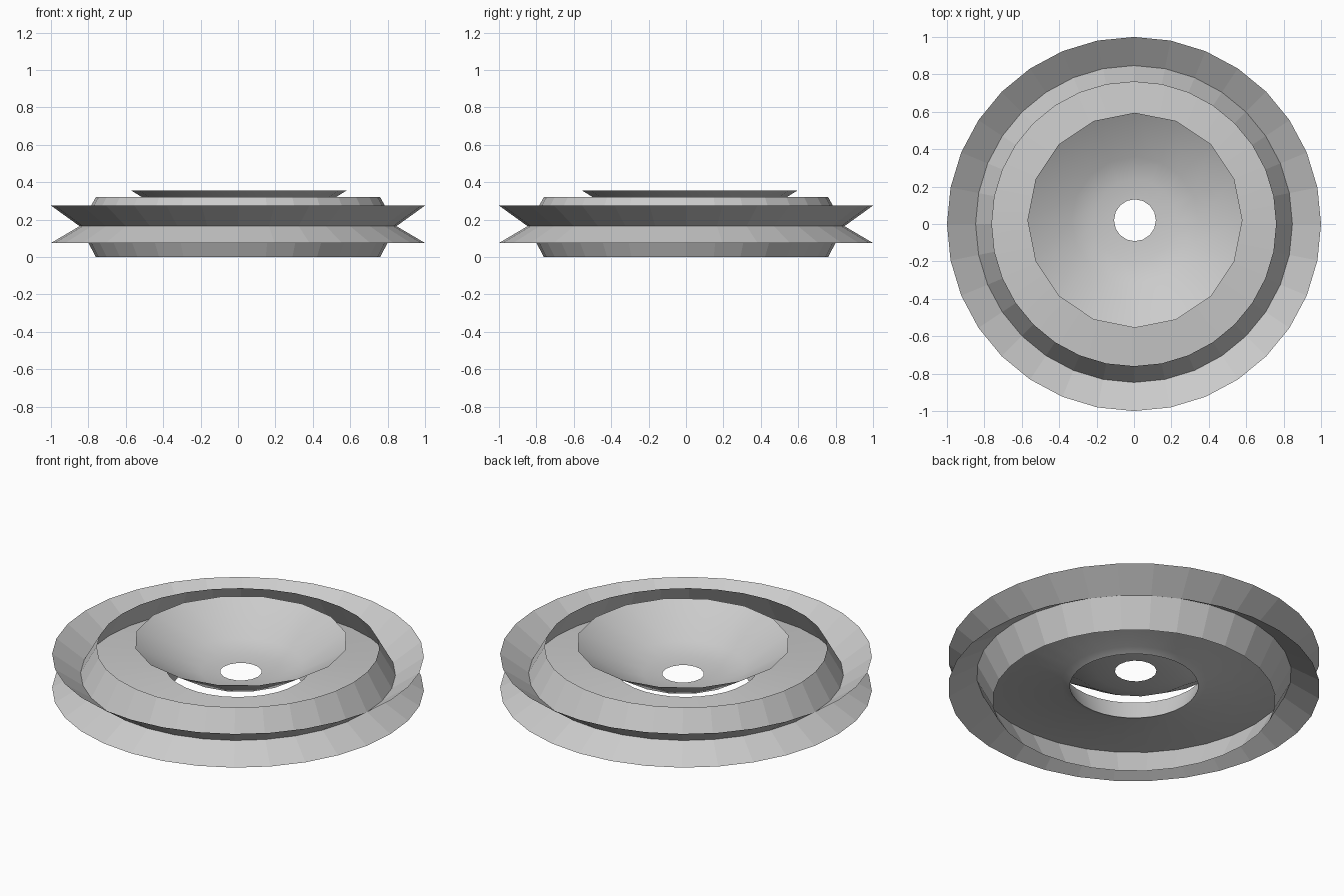
import bpy, bmesh, math

if "Cube" in bpy.data.objects:
    bpy.data.objects.remove(bpy.data.objects["Cube"])


def lathe(name, profile, sides, smooth=False, closed=False, offset=(0, 0)):
    """Revolve a list of (radius, height) points around z."""
    bm = bmesh.new()
    rings = []
    for r, z in profile:
        ring = []
        for i in range(sides):
            a = 2 * math.pi * i / sides
            ring.append(bm.verts.new((r * math.cos(a), r * math.sin(a), z)))
        rings.append(ring)
    pairs = list(zip(rings, rings[1:]))
    if closed:
        pairs.append((rings[-1], rings[0]))
    for lo, hi in pairs:
        for i in range(sides):
            j = (i + 1) % sides
            bm.faces.new((lo[i], lo[j], hi[j], hi[i]))
    bmesh.ops.recalc_face_normals(bm, faces=bm.faces)
    me = bpy.data.meshes.new(name)
    bm.to_mesh(me)
    bm.free()
    ob = bpy.data.objects.new(name, me)
    ob.location = (offset[0], offset[1], 0)
    bpy.context.collection.objects.link(ob)
    if smooth:
        bpy.ops.object.select_all(action='DESELECT')
        ob.select_set(True)
        bpy.context.view_layer.objects.active = ob
        bpy.ops.object.shade_smooth_by_angle(angle=math.radians(25))
    return ob


SIDES = 32
MID = (0.847, 0.165)   # radius and height where groove, drum and web meet

# V-groove: two thin flaring flanges
lathe("groove_flanges", [(1.0, 0.075), MID, (1.0, 0.275)], SIDES)

# Thin open drum wall, widest at the groove
lathe("drum_wall", [(0.76, 0.0), MID, (0.76, 0.32)], SIDES)

# Web disc, thickening towards its central hole with a short lip below
lathe("web_disc",
      [MID, (0.39, 0.21), (0.345, 0.09), (0.39, 0.11)],
      SIDES, smooth=True, closed=True)

# Coarser dish sitting over the hole, slightly off centre
lathe("centre_dish",
      [(0.112, 0.172), (0.22, 0.178), (0.34, 0.21), (0.575, 0.355)],
      16, smooth=True, offset=(0.005, 0.02))
